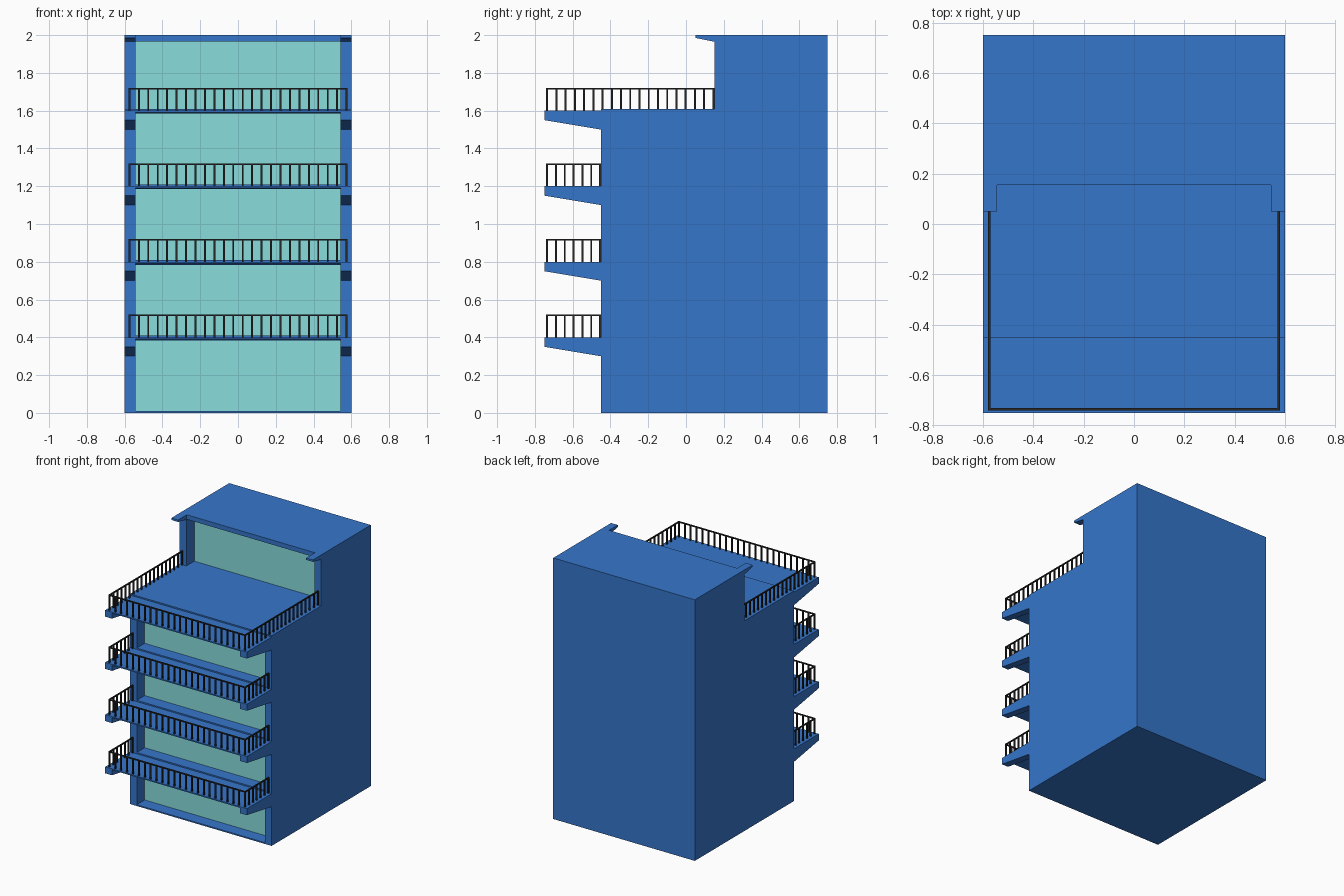
import bpy, bmesh

if "Cube" in bpy.data.objects:
    bpy.data.objects.remove(bpy.data.objects["Cube"])

def material(name, rgb):
    m = bpy.data.materials.new(name)
    m.diffuse_color = (*rgb, 1)
    m.use_nodes = True
    m.node_tree.nodes["Principled BSDF"].inputs["Base Color"].default_value = m.diffuse_color
    return m

BLUE = material("blue_wall", (0.036, 0.18, 0.60))
GLASS = material("glass", (0.25, 0.72, 0.72))
DARK = material("dark_metal", (0.02, 0.02, 0.02))

def finish(name, bm, mat):
    bmesh.ops.recalc_face_normals(bm, faces=bm.faces)
    me = bpy.data.meshes.new(name)
    bm.to_mesh(me)
    bm.free()
    me.materials.append(mat)
    ob = bpy.data.objects.new(name, me)
    bpy.context.collection.objects.link(ob)
    return ob

def prism(bm, profile, half):
    """Extrude a (y, z) profile across x from -half to half."""
    a = [bm.verts.new((-half, y, z)) for y, z in profile]
    b = [bm.verts.new((half, y, z)) for y, z in profile]
    n = len(profile)
    bm.faces.new(a)
    bm.faces.new(b[::-1])
    for i in range(n):
        bm.faces.new((a[i], b[i], b[(i + 1) % n], a[(i + 1) % n]))

def box(bm, lo, hi):
    vs = bmesh.ops.create_cube(bm, size=1)["verts"]
    for v in vs:
        v.co = [(l + h) / 2 + c * (h - l) for l, h, c in zip(lo, hi, v.co)]

FLOOR, FRONT, EDGE, SETBACK = 0.4, -0.45, -0.75, 0.15
INNER, DEPTH = 0.543, 0.10

# Building body: side profile with tapered balconies and roof eave
outline = [(0.75, 0), (FRONT, 0)]
for k in range(1, 5):
    z = k * FLOOR
    outline += [(FRONT, z - 0.1), (EDGE, z - 0.05), (EDGE, z), (FRONT, z)]
outline += [(FRONT, 1.61), (SETBACK, 1.61), (SETBACK, 1.965),
            (0.05, 1.985), (0.05, 2), (0.75, 2)]
bm = bmesh.new()
prism(bm, outline, 0.6)
body = finish("building_body", bm, BLUE)

# Recesses for the windows, thinning the balcony slabs between the brackets
bm = bmesh.new()
for k in range(4):
    z = k * FLOOR
    prism(bm, [(-0.8, z + 0.01), (FRONT + DEPTH, z + 0.01), (FRONT + DEPTH, z + 0.384),
               (FRONT, z + 0.384), (-0.8, z + 0.392)], INNER)
prism(bm, [(0, 1.61), (SETBACK + DEPTH, 1.61), (SETBACK + DEPTH, 1.965),
           (0.155, 1.965), (0.155, 2.1), (0, 2.1)], INNER)
cutter = finish("recess_cutter", bm, BLUE)
cutter.hide_render = True
mod = body.modifiers.new("recesses", "BOOLEAN")
mod.operation, mod.solver, mod.object = "DIFFERENCE", "EXACT", cutter
bpy.context.view_layer.objects.active = body
bpy.ops.object.modifier_apply(modifier=mod.name)
bpy.data.objects.remove(cutter)

# Glass panes
for k in range(5):
    y = (FRONT if k < 4 else SETBACK) + DEPTH
    z = k * FLOOR
    bm = bmesh.new()
    box(bm, (-INNER, y - 0.004, z + 0.01), (INNER, y + 0.004, z + (0.384 if k < 4 else 0.365)))
    finish(f"window_{k + 1}", bm, GLASS)

# Railings: posts and handrail on three sides
W, RX, RY = 0.005, 0.575, -0.735
for k in range(1, 5):
    z0, z1 = k * FLOOR, k * FLOOR + 0.12
    back = FRONT if k < 4 else SETBACK
    bm = bmesh.new()
    box(bm, (-RX - W, RY - W, z1 - 0.008), (RX + W, RY + W, z1))
    for i in range(24):
        x = -RX + i * 2 * RX / 23
        box(bm, (x - W, RY - W, z0), (x + W, RY + W, z1 - 0.008))
    n = 6 if k < 4 else 18
    end = back - W
    for s in (-1, 1):
        box(bm, (s * RX - W, RY + W, z1 - 0.008), (s * RX + W, back, z1))
        for i in range(1, n + 1):
            y = RY + i * (end - RY) / n
            base = z0 if y < FRONT else z0 + 0.01
            box(bm, (s * RX - W, y - W, base), (s * RX + W, y + W, z1 - 0.008))
    finish(f"railing_{k}", bm, DARK)
